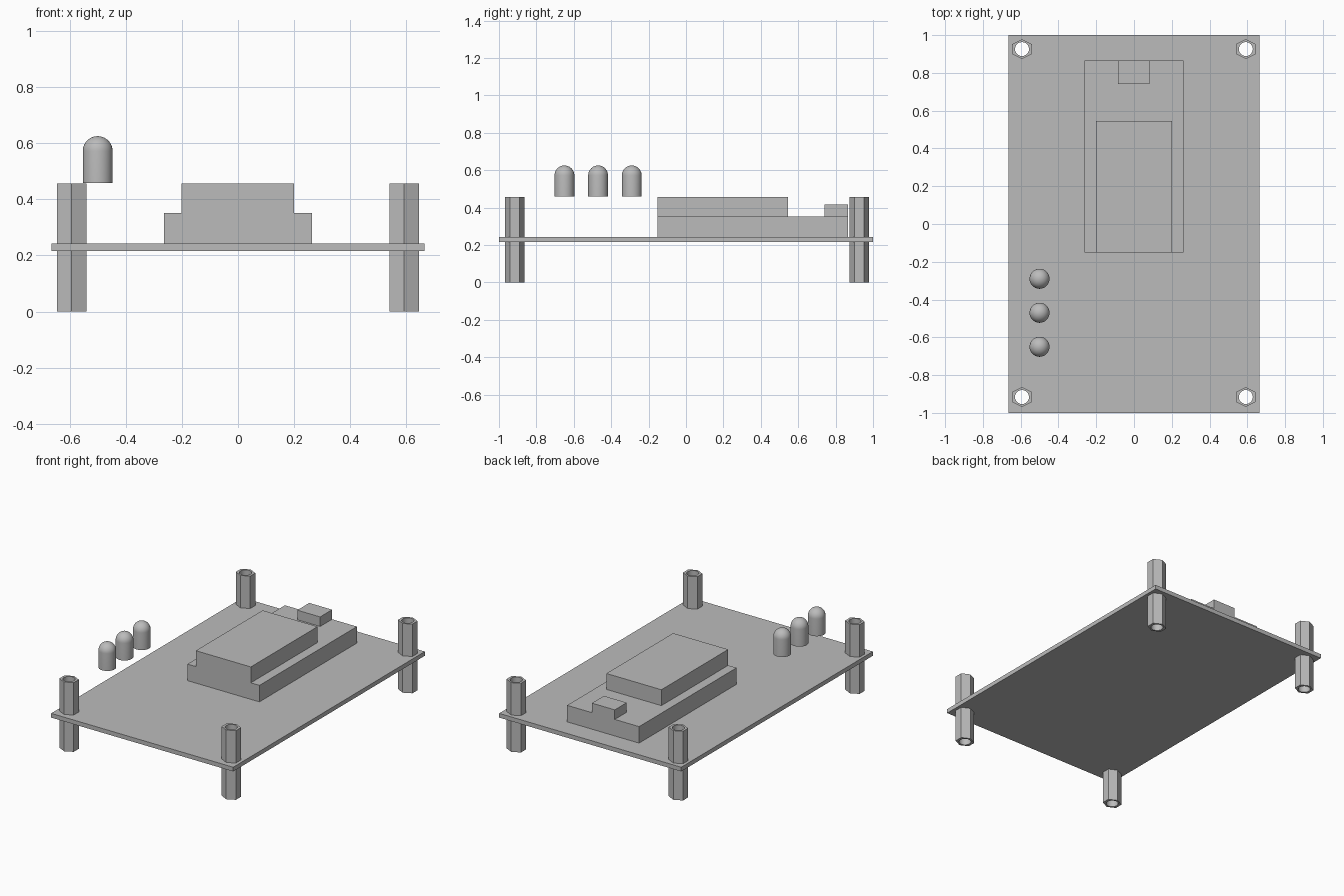
import bpy, bmesh, math
from mathutils import Vector, Matrix

cube = bpy.data.objects.get("Cube")
if cube:
    bpy.data.objects.remove(cube, do_unlink=True)

grey = bpy.data.materials.new("plain grey")
grey.use_nodes = True
grey.diffuse_color = (0.5, 0.5, 0.5, 1)
grey.node_tree.nodes["Principled BSDF"].inputs["Base Color"].default_value = (0.5, 0.5, 0.5, 1)


def finish(name, bm, smooth=False):
    bmesh.ops.recalc_face_normals(bm, faces=bm.faces)
    mesh = bpy.data.meshes.new(name)
    bm.to_mesh(mesh)
    bm.free()
    mesh.materials.append(grey)
    obj = bpy.data.objects.new(name, mesh)
    bpy.context.collection.objects.link(obj)
    if smooth:
        bpy.ops.object.select_all(action='DESELECT')
        obj.select_set(True)
        bpy.context.view_layer.objects.active = obj
        bpy.ops.object.shade_smooth_by_angle(angle=math.radians(30))
    return obj


def circle(cx, cy, r, n=24):
    return [(cx + r * math.cos(math.tau * i / n), cy + r * math.sin(math.tau * i / n))
            for i in range(n)]


def plate(name, outline, holes, z0, z1, smooth=False):
    """Extrude a flat outline, with holes, from z0 up to z1."""
    bm = bmesh.new()
    for loop in [outline] + holes:
        vs = [bm.verts.new((x, y, z0)) for x, y in loop]
        for a, b in zip(vs, vs[1:] + vs[:1]):
            bm.edges.new((a, b))
    bmesh.ops.triangle_fill(bm, edges=bm.edges[:], use_beauty=True, normal=Vector((0, 0, 1)))
    ext = bmesh.ops.extrude_face_region(bm, geom=bm.faces[:], use_keep_orig=True)
    top = [g for g in ext["geom"] if isinstance(g, bmesh.types.BMVert)]
    bmesh.ops.translate(bm, verts=top, vec=(0, 0, z1 - z0))
    return finish(name, bm, smooth)


def rect(x0, x1, y0, y1):
    return [(x0, y0), (x1, y0), (x1, y1), (x0, y1)]


# Circuit board, drilled at the corners
BORE, HEX = 0.037, 0.0525
posts = {"front_right": (-0.593, -0.916), "front_left": (0.592, -0.916),
         "back_right": (-0.593, 0.926), "back_left": (0.592, 0.926)}
plate("circuit_board", rect(-0.665, 0.665, -1, 1),
      [circle(x, y, BORE) for x, y in posts.values()], 0.215, 0.243, True)

# Hollow hexagonal standoffs
hexagon = [(0, -1), (1, -0.5), (1, 0.5), (0, 1), (-1, 0.5), (-1, -0.5)]
for label, (x, y) in posts.items():
    plate(label + "_standoff", [(x + HEX * u, y + HEX * v) for u, v in hexagon],
          [circle(x, y, BORE)], 0, 0.457, True)

# Controller module: base, raised display and connector
plate("module_base", rect(-0.263, 0.263, -0.152, 0.865), [], 0.243, 0.352)
plate("display_block", rect(-0.202, 0.2, -0.152, 0.545), [], 0.352, 0.457)
plate("connector", rect(-0.085, 0.082, 0.74, 0.865), [], 0.352, 0.415)

# Row of domed indicator lamps
R = 0.053
for i, y in enumerate((-0.65, -0.47, -0.29)):
    bm = bmesh.new()
    arc = [math.pi / 2 * k / 10 for k in range(11)]
    profile = [(0, 0.458), (R, 0.458)] + [(R * math.cos(a), 0.572 + R * math.sin(a)) for a in arc]
    vs = [bm.verts.new((r, 0, z)) for r, z in profile]
    es = [bm.edges.new(pair) for pair in zip(vs, vs[1:])]
    bmesh.ops.spin(bm, geom=vs + es, axis=(0, 0, 1), cent=(0, 0, 0),
                   angle=math.tau, steps=32, use_duplicate=False)
    bmesh.ops.remove_doubles(bm, verts=bm.verts, dist=0.0001)
    bmesh.ops.transform(bm, matrix=Matrix.Translation((-0.5, y, 0)), verts=bm.verts)
    finish(f"indicator_lamp_{i + 1}", bm, True)
